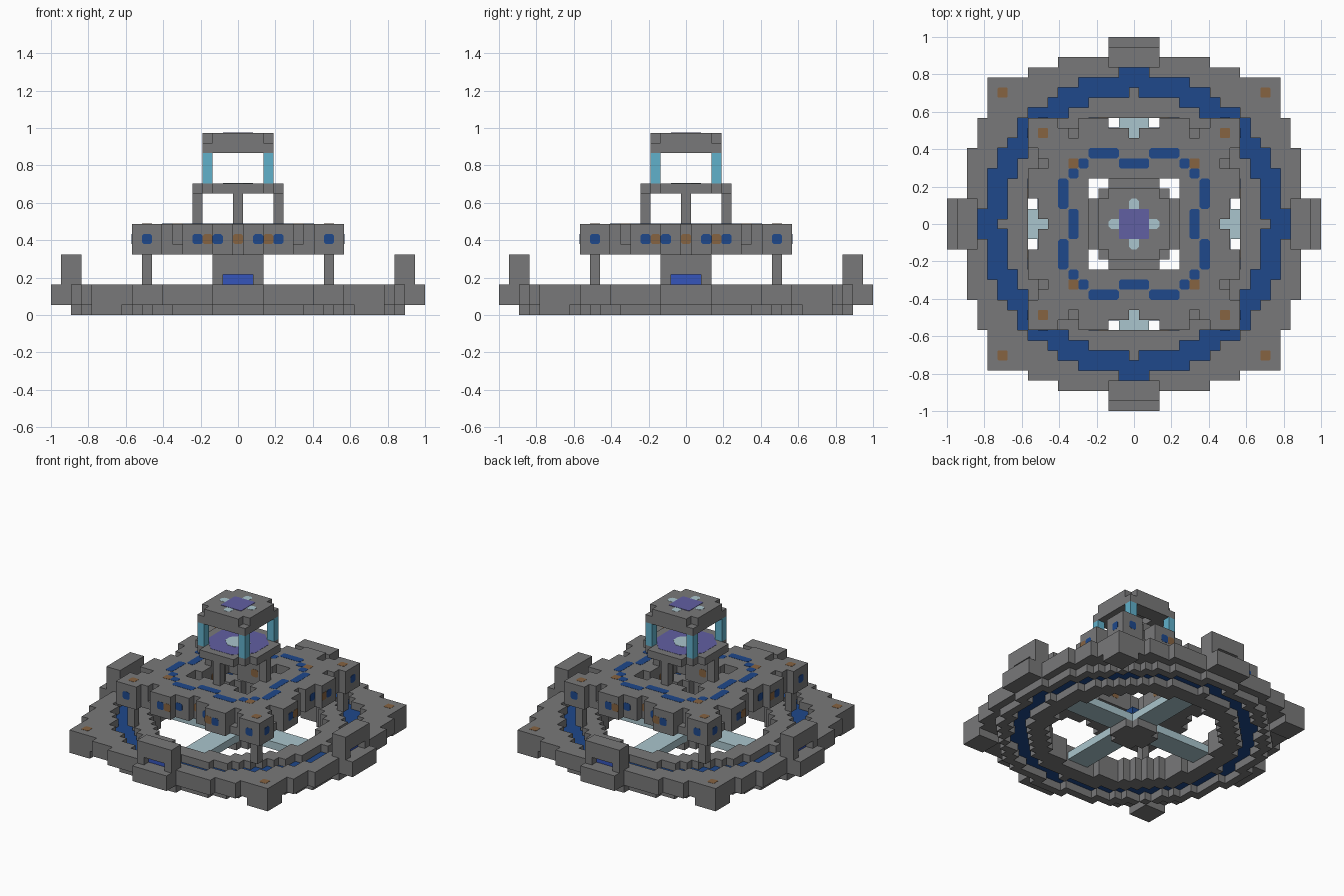
import bpy, bmesh
from math import hypot

cube = bpy.data.objects.get("Cube")
if cube:
    bpy.data.objects.remove(cube)

U = 2 / 37          # one block
SPAN = range(-18, 19)


def material(name, r, g, b):
    m = bpy.data.materials.new(name)
    m.use_nodes = True
    m.diffuse_color = (r, g, b, 1)
    m.node_tree.nodes["Principled BSDF"].inputs["Base Color"].default_value = (r, g, b, 1)
    return m


GREY = material("stone grey", .19, .19, .192)
BLUE = material("deep blue", .013, .065, .26)
BRIGHT = material("bright blue", .036, .09, .50)
ORANGE = material("copper", .24, .125, .053)
PALE = material("pale blue", .40, .56, .61)
CYAN = material("cyan glass", .12, .44, .60)
PURPLE = material("violet", .12, .115, .36)


def finish(name, bm, mat):
    me = bpy.data.meshes.new(name)
    bm.to_mesh(me)
    bm.free()
    me.materials.append(mat)
    ob = bpy.data.objects.new(name, me)
    bpy.context.collection.objects.link(ob)


def blocks(name, mat, *layers):
    """Outer skin of all blocks whose (a, b, r) pass the rule; four-fold symmetric."""
    cells = set()
    for z0, z1, rule in layers:
        for x in SPAN:
            for y in SPAN:
                a, b = max(abs(x), abs(y)), min(abs(x), abs(y))
                if rule(a, b, hypot(x, y)):
                    cells.update((x, y, z) for z in range(z0, z1))
    bm = bmesh.new()
    verts = {}
    for c in cells:
        for axis in range(3):
            for s in (-1, 1):
                n = list(c)
                n[axis] += s
                if tuple(n) in cells:
                    continue
                loop = []
                for p, q in ((-1, -1), (1, -1), (1, 1), (-1, 1)):
                    d = [0, 0, 0]
                    d[axis], d[(axis + 1) % 3], d[(axis + 2) % 3] = s, p * s, q
                    k = tuple(2 * c[i] + d[i] for i in range(3))
                    if k not in verts:
                        verts[k] = bm.verts.new((k[0] * U / 2, k[1] * U / 2, (k[2] + 1) * U / 2))
                    loop.append(verts[k])
                bm.faces.new(loop)
    finish(name, bm, mat)


def plate(bm, centre, size, cut):
    """Thin plate with chamfered corners, in block units; the smallest size is its thickness."""
    axis = size.index(min(size))
    i, j = (axis + 1) % 3, (axis + 2) % 3
    w, h = size[i] / 2, size[j] / 2
    outline = [(w, h - cut), (w - cut, h), (cut - w, h), (-w, h - cut),
               (-w, cut - h), (cut - w, -h), (w - cut, -h), (w, cut - h)]
    rings = []
    for t in (-size[axis] / 2, size[axis] / 2):
        ring_verts = []
        for p, q in outline:
            co = list(centre)
            co[axis] += t
            co[i] += p
            co[j] += q
            ring_verts.append(bm.verts.new([v * U for v in co]))
        rings.append(ring_verts)
    low, high = rings
    bm.faces.new(low[::-1])
    bm.faces.new(high)
    for k in range(8):
        n = (k + 1) % 8
        bm.faces.new((low[k], low[n], high[n], high[k]))


THIN = 0.05


def marks(name, mat, items, cut=0.18):
    """Painted plates given on the +x side, mirrored and repeated on all four sides."""
    bm = bmesh.new()
    done = set()
    for (x, y, z), (sx, sy, sz) in items:
        for s in (-1, 1):
            for m in (-1, 1):
                for centre, size in (((s * x, m * y, z), (sx, sy, sz)),
                                     ((m * y, s * x, z), (sy, sx, sz))):
                    if centre not in done:
                        done.add(centre)
                        plate(bm, centre, size, cut)
    finish(name, bm, mat)


def flat(x, y, z, w=1, h=1):
    return (x, y, z), (w, h, THIN)


def upright(x, y, z, w=1):
    return (x, y, z), (THIN, w, 1)


# Base ring with stepped outline and a channel
def outline(a, b, r):
    return a <= 14 or (a == 15 and b <= 10) or (a == 16 and b <= 7)


def channel(a, b, r):
    return (12.7 < r < 15 and (a, b) != (13, 0)) or (a == 15 and b <= 1)


def ring(a, b, r):
    return outline(a, b, r) and r > 10.3 and not channel(a, b, r)


blocks("base_ring", GREY,
       (0, 1, lambda a, b, r: ring(a, b, r) and (r < 16.2 or (b >= 12 and a <= 14))),
       (1, 3, ring))
blocks("channel_floor", BLUE, (1, 2, channel))
marks("base_corner_studs", ORANGE, [flat(13, 13, 3)], 0.1)

# Gate pillars with a recessed window in the middle of each side
blocks("gate_pillars", GREY,
       (1, 6, lambda a, b, r: a == 16 and b <= 2),
       (1, 3, lambda a, b, r: 17 <= a <= 18 and b <= 2),
       (3, 4, lambda a, b, r: a == 17 and b == 2),
       (4, 6, lambda a, b, r: a == 17 and b <= 2))
marks("gate_windows", BRIGHT, [upright(16.5, 0, 3.5, 3)], 0)

# Hub and spars across the opening
blocks("hub", GREY, (0, 1, lambda a, b, r: r < 2.5))
blocks("hub_core", BLUE, (1, 3, lambda a, b, r: a <= 1))
blocks("spars", PALE, (1, 2, lambda a, b, r: 2 <= a <= 10 and b <= 1))

# Raised deck on four legs
blocks("deck_legs", GREY, (3, 6, lambda a, b, r: a == b == 9))


def deck(a, b, r):
    if a > 10 or (a == 10 and (b <= 2 or b in (6, 7))) or (a == 9 and b in (0, 6)):
        return False
    return a > 4 or (a == 4 and b <= 2)


blocks("deck", GREY, (6, 9, deck), (6, 7, lambda a, b, r: a == 9 and b == 6))
marks("deck_lines", BLUE, [flat(7, 3, 9, 1, 3), flat(6, 0, 9, 1, 3), flat(6, 5, 9)])
marks("deck_studs", ORANGE, [flat(6, 6, 9), flat(9, 9, 9)], 0.1)
marks("deck_side_blue", BLUE,
      [upright(10.5, 9, 7.5), upright(10.5, 4, 7.5), upright(9.5, 2, 7.5)])
marks("deck_side_copper", ORANGE,
      [upright(10.5, 3, 7.5), upright(8.5, 0, 7.5), upright(3.5, 0, 7.5)])

# Tower: legs, platform, glass posts and cap
blocks("tower_legs", GREY, (9, 12, lambda a, b, r: a == 4 and b == 0))
blocks("tower_platform", GREY, (12, 13, lambda a, b, r: a <= 3 or (a == 4 and b <= 2)))
marks("platform_disc", PURPLE, [flat(0, 0, 13, 7, 7)], 2)
marks("platform_centre", PALE, [flat(0, 0, 13.03, 3, 3)], 1)
blocks("tower_posts", CYAN, (13, 16, lambda a, b, r: a == b == 3))
blocks("tower_cap", GREY,
       (16, 17, lambda a, b, r: 2 <= a <= 3),
       (17, 18, lambda a, b, r: a <= 3 and b < 3))
marks("cap_square", PURPLE, [flat(0, 0, 18.03, 3, 3)], 0.1)
marks("cap_points", PALE, [flat(1.75, 0, 18, 1.5, 1)], 0.25)
